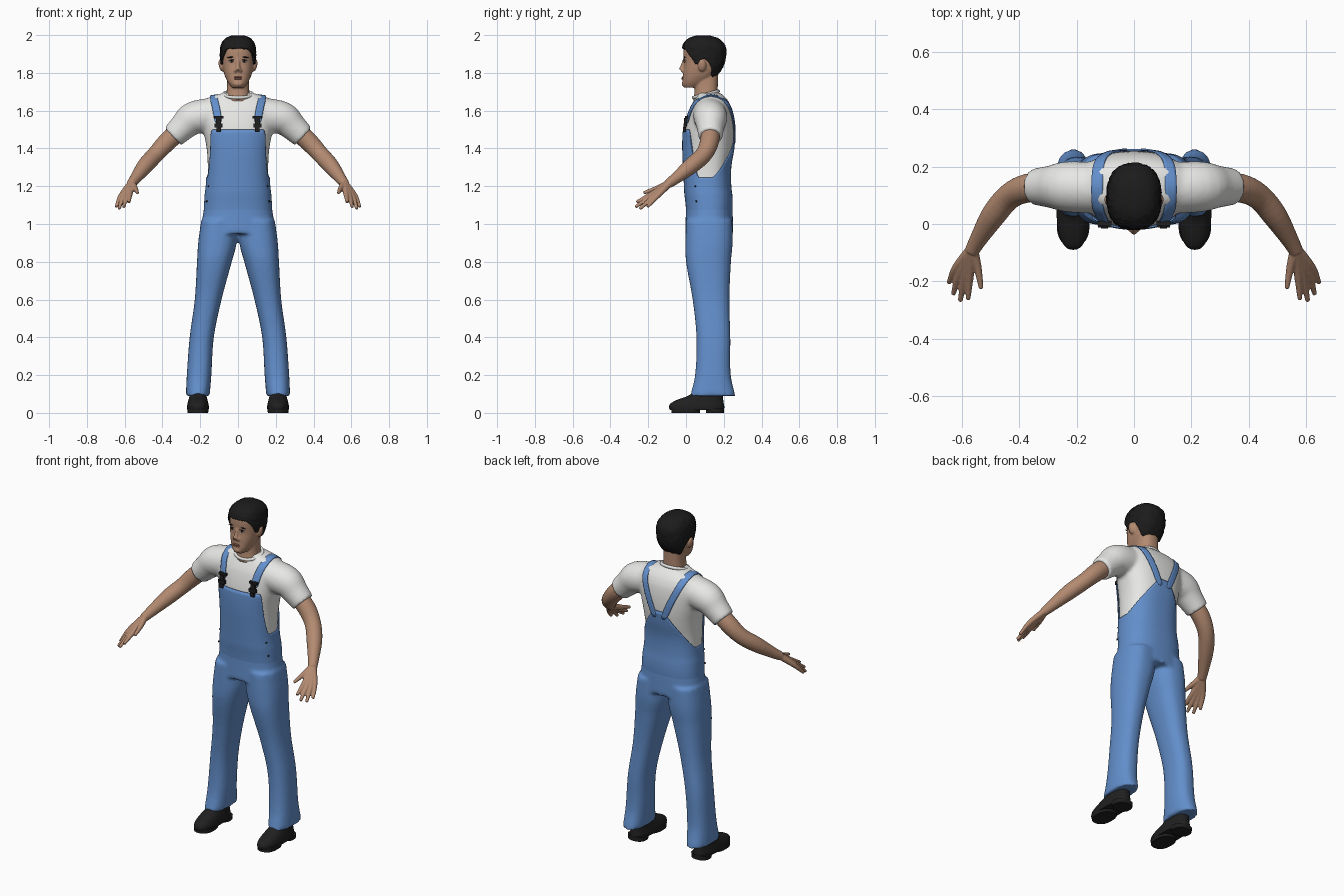
import bpy, bmesh, math, random
from mathutils import Vector, Matrix, Euler

random.seed(4)
ROUND = 2.4  # squareness of every horizontal cross-section

cube = bpy.data.objects.get("Cube")
if cube:
    bpy.data.objects.remove(cube, do_unlink=True)


def material(name, *rgb):
    mat = bpy.data.materials.new(name)
    mat.use_nodes = True
    mat.diffuse_color = (*rgb, 1)
    node = next(n for n in mat.node_tree.nodes if n.type == "BSDF_PRINCIPLED")
    node.inputs["Base Color"].default_value = (*rgb, 1)
    node.inputs["Roughness"].default_value = 0.8
    return mat


skin = material("skin", 0.45, 0.255, 0.165)
lip_tone = material("lip tone", 0.32, 0.15, 0.1)
white = material("white cotton", 0.8, 0.8, 0.79)
denim = material("blue denim", 0.125, 0.275, 0.6)
black = material("black hair", 0.012, 0.011, 0.011)
leather = material("black leather", 0.015, 0.014, 0.014)
eye_white = material("eye white", 0.55, 0.52, 0.5)


def profile(table, key):
    """Smoothly interpolate the columns of a table over its first column."""
    last = len(table) - 1
    i = max(0, min(last - 1, sum(key >= row[0] for row in table) - 1))
    a, b = table[i], table[i + 1]
    p, q = table[max(i - 1, 0)], table[min(i + 2, last)]
    h = b[0] - a[0]
    t = max(0, min(1, (key - a[0]) / h))
    out = []
    for k in range(1, len(a)):
        m = (b[k] - p[k]) / (b[0] - p[0]) * h
        n = (q[k] - a[k]) / (q[0] - a[0]) * h
        out.append(a[k] + t * (m + t * (3 * (b[k] - a[k]) - 2 * m - n
                   + t * (2 * (a[k] - b[k]) + m + n))))
    return out


def point(table, z, turn, off=0, side=1):
    """Point on a sectioned body; turn is the angle away from the front."""
    rx, y0, y1, *cx = profile(table, z)
    c, s = math.sin(turn), -math.cos(turn)
    power = lambda v: math.copysign(abs(v) ** (2 / ROUND), v)
    return Vector((side * (cx[0] if cx else 0) + (rx + off) * power(c),
                   (y0 + y1) / 2 + ((y1 - y0) / 2 + off) * power(s), z))


def on_surface(table, x, z, facing, off=0):
    """Point at x and z on the front (-1) or back (1) of a body."""
    rx, y0, y1 = profile(table, z)
    k = max(0, 1 - (abs(x) / (rx + off)) ** ROUND) ** (1 / ROUND)
    return Vector((x, (y0 + y1) / 2 + facing * ((y1 - y0) / 2 + off) * k, z))


def loft(bm, rings, start=True, end=True):
    rows = [[bm.verts.new(p) for p in ring] for ring in rings]
    n = len(rows[0])
    for a, b in zip(rows, rows[1:]):
        for i in range(n):
            bm.faces.new((a[i], a[(i + 1) % n], b[(i + 1) % n], b[i]))
    if start:
        bm.faces.new(rows[0][::-1])
    if end:
        bm.faces.new(rows[-1])


def shell(bm, table, low, high, off, rows, cols, caps=(True, True), side=1, rough=0):
    """Sectioned body between two heights that may vary with the turn."""
    rings = []
    for j in range(rows + 1):
        ring = []
        for i in range(cols):
            turn = math.pi * (2 * i / cols - 1)
            z = low(abs(turn)) + (high(abs(turn)) - low(abs(turn))) * j / rows
            ring.append(point(table, z, turn, off(z) + random.uniform(-rough, rough), side))
        rings.append(ring)
    loft(bm, rings, *caps)


def solid(bm, table, low, high, rows=16, side=1):
    shell(bm, table, lambda d: low, lambda d: high, lambda z: 0, rows, 40, side=side)


def tube(bm, pts, side=1, steps=4, seg=16):
    """Round limb through points of x, y, z, radius."""
    table = [(i, *p) for i, p in enumerate(pts)]
    samples = [profile(table, i / steps) for i in range((len(pts) - 1) * steps + 1)]
    rings = []
    for i, (x, y, z, r) in enumerate(samples):
        ahead, behind = samples[min(i + 1, len(samples) - 1)], samples[max(i - 1, 0)]
        t = (Vector(ahead[:3]) - Vector(behind[:3])).normalized()
        u = t.cross(Vector((1, 0, 0))).normalized()
        v = t.cross(u)
        ring = [Vector((x, y, z)) + r * (u * math.cos(a) + v * math.sin(a))
                for a in (math.tau * k / seg for k in range(seg))]
        rings.append([Vector((side * p.x, p.y, p.z)) for p in ring])
    loft(bm, rings)


def blob(bm, loc, scale, tilt=0):
    bmesh.ops.create_uvsphere(bm, u_segments=20, v_segments=12, radius=1,
                              matrix=Matrix.LocRotScale(Vector(loc), Euler((0, tilt, 0)), Vector(scale)))


def box(bm, loc, size):
    bmesh.ops.create_cube(bm, size=1, matrix=Matrix.LocRotScale(Vector(loc), None, Vector(size)))


def make(name, bm, mat, voxel=0, relax=4, mirror=False, thick=0, subdivide=0, smooth=True):
    bmesh.ops.recalc_face_normals(bm, faces=bm.faces[:])
    for f in bm.faces:
        f.smooth = smooth
    mesh = bpy.data.meshes.new(name)
    bm.to_mesh(mesh)
    bm.free()
    mesh.materials.append(mat)
    ob = bpy.data.objects.new(name, mesh)
    bpy.context.collection.objects.link(ob)
    if voxel:
        mod = ob.modifiers.new("fuse", "REMESH")
        mod.mode, mod.voxel_size, mod.use_smooth_shade = "VOXEL", voxel, True
        mod = ob.modifiers.new("relax", "SMOOTH")
        mod.factor, mod.iterations = 0.5, relax
    if subdivide:
        ob.modifiers.new("round", "SUBSURF").levels = subdivide
        ob.modifiers["round"].render_levels = subdivide
    if thick:
        mod = ob.modifiers.new("cloth", "SOLIDIFY")
        mod.thickness, mod.offset = thick, -1
    if mirror:
        ob.modifiers.new("other side", "MIRROR")
    return ob


# Section tables: height, half width, front, back, optional centre x
body = [(0.95, 0.2, -0.005, 0.25), (1.1, 0.178, 0, 0.245), (1.2, 0.163, -0.003, 0.232),
        (1.3, 0.16, -0.008, 0.232), (1.4, 0.166, -0.012, 0.248), (1.5, 0.185, -0.008, 0.254),
        (1.6, 0.2, 0.015, 0.245), (1.65, 0.185, 0.04, 0.225), (1.675, 0.145, 0.055, 0.205),
        (1.695, 0.075, 0.06, 0.18)]
leg = [(0.09, 0.063, 0.022, 0.262, 0.213), (0.2, 0.065, 0.048, 0.237, 0.206),
       (0.4, 0.064, 0.055, 0.235, 0.192), (0.6, 0.071, 0.035, 0.23, 0.158),
       (0.8, 0.092, 0, 0.238, 0.125), (0.9, 0.102, -0.003, 0.247, 0.109), (1.02, 0.095, 0, 0.245, 0.1)]
head = [(1.722, 0.032, -0.01, 0.06), (1.745, 0.05, -0.018, 0.1), (1.78, 0.068, -0.017, 0.15),
        (1.81, 0.077, -0.015, 0.175), (1.85, 0.084, -0.011, 0.195), (1.9, 0.086, -0.014, 0.203),
        (1.94, 0.083, -0.01, 0.2), (1.965, 0.073, 0.003, 0.185), (1.987, 0.052, 0.03, 0.155),
        (1.997, 0.025, 0.06, 0.12)]
neck = [(1.65, 0.07, 0.038, 0.17), (1.7, 0.06, 0.045, 0.168), (1.8, 0.056, 0.05, 0.17)]
shoe = [(0.015, 0.056, -0.085, 0.2, 0.212), (0.03, 0.058, -0.09, 0.203, 0.212),
        (0.05, 0.055, -0.082, 0.2, 0.212), (0.07, 0.05, -0.045, 0.197, 0.212),
        (0.09, 0.045, 0.01, 0.195, 0.212), (0.12, 0.042, 0.05, 0.19, 0.212)]

# Shirt with both sleeves fused on
bm = bmesh.new()
solid(bm, body, 1.17, 1.695, 24)
for side in (-1, 1):
    tube(bm, [(0.13, 0.125, 1.58, 0.09), (0.235, 0.13, 1.56, 0.088),
              (0.29, 0.13, 1.515, 0.074), (0.345, 0.13, 1.463, 0.064)], side, seg=28)
make("shirt", bm, white, voxel=0.01, relax=6)
bpy.ops.mesh.primitive_torus_add(major_segments=48, minor_segments=10, major_radius=0.078,
                                 minor_radius=0.009, location=(0, 0.105, 1.686), rotation=(0.25, 0, 0))
collar = bpy.context.object
collar.name, collar.scale = "collar", (1, 0.88, 1)
collar.data.materials.append(white)
bpy.ops.object.shade_smooth()

# Trousers
bm = bmesh.new()
solid(bm, body, 0.95, 1.2, 10)
for side in (-1, 1):
    solid(bm, leg, 0.09, 1.02, 28, side)
make("trousers", bm, denim, voxel=0.01, relax=6)


# Bib and back panel: top edge falls to the hips at each side
def bib_top(d):
    if d < 1.5:
        t = max(0, min(1, (d - 0.7) / 0.6))
        return 1.245 + 0.255 * (1 - t * t * (3 - 2 * t))
    return 1.245 + 0.22 * max(0, min(1, (d - 1.7) / 1.33)) ** 1.3


bm = bmesh.new()
shell(bm, body, lambda d: 1.03, bib_top, lambda z: min(0.008, -0.005 + 0.1 * (z - 1.03)),
      24, 144, (False, False))
make("overall_bib", bm, denim, thick=0.006)

# Shoulder straps
bm = bmesh.new()
front = [(1.53, 0.105), (1.58, 0.11), (1.63, 0.12), (1.66, 0.128)]
back = [(1.66, 0.126), (1.62, 0.113), (1.56, 0.087), (1.5, 0.06), (1.42, 0.028)]
edges = []
for half in (-0.02, 0.02):
    edges.append([on_surface(body, x + half, z, -1, 0.011) for z, x in front]
                 + [Vector((0.13 + half, 0.13, 1.696 - half / 4))]
                 + [on_surface(body, x + half, z, 1, 0.011) for z, x in back])
rows = [[bm.verts.new(p) for p in pair] for pair in zip(*edges)]
for a, b in zip(rows, rows[1:]):
    bm.faces.new((a[0], a[1], b[1], b[0]))
make("shoulder_straps", bm, denim, subdivide=2, thick=0.006, mirror=True)

# Strap buckles
bm = bmesh.new()
for z, width, height in ((1.565, 0.05, 0.014), (1.54, 0.026, 0.04), (1.522, 0.044, 0.02), (1.5, 0.024, 0.026)):
    box(bm, on_surface(body, 0.103, z, -1, 0.013), (width, 0.016, height))
make("strap_buckles", bm, leather, mirror=True, smooth=False)

# Hip buttons
bm = bmesh.new()
for z in (1.12, 1.2):
    blob(bm, point(body, z, 1.1, 0.008), (0.005, 0.005, 0.005))
make("hip_buttons", bm, leather, mirror=True)

# Arms with hands: each finger runs from the wrist through its knuckle
bm = bmesh.new()
tube(bm, [(0.28, 0.13, 1.52, 0.05), (0.37, 0.125, 1.44, 0.05), (0.435, 0.095, 1.37, 0.045),
          (0.49, 0.03, 1.31, 0.043), (0.54, -0.05, 1.245, 0.031), (0.565, -0.095, 1.212, 0.025)], seg=24)
wrist = (0.563, -0.085, 1.218, 0.02)
fingers = [((0.572, -0.18, 1.16), (0.578, -0.262, 1.115)), ((0.59, -0.18, 1.15), (0.605, -0.268, 1.09)),
           ((0.607, -0.17, 1.146), (0.63, -0.245, 1.08)), ((0.62, -0.152, 1.148), (0.645, -0.205, 1.09)),
           ((0.545, -0.15, 1.19), (0.532, -0.225, 1.165))]
for knuckle, tip in fingers:
    tube(bm, [wrist, (*knuckle, 0.0145), (*tip, 0.0085)], seg=12)
make("arms", bm, skin, voxel=0.004, relax=3, mirror=True)

# Head, neck, nose and ears
bm = bmesh.new()
solid(bm, head, 1.722, 1.965, 24)
solid(bm, neck, 1.65, 1.8)
tube(bm, [(0, -0.008, 1.875, 0.008), (0, -0.018, 1.84, 0.01), (0, -0.026, 1.815, 0.014)])
blob(bm, (0, -0.01, 1.742), (0.026, 0.013, 0.015))
for side in (-1, 1):
    blob(bm, (side * 0.012, -0.018, 1.812), (0.01, 0.011, 0.009))
    blob(bm, (side * 0.088, 0.085, 1.84), (0.014, 0.022, 0.034), side * 0.2)
make("head", bm, skin, voxel=0.005, relax=4)

# Hair cap with a hairline that dips at the sideburns and nape
hairline = [(0, 1.93), (0.6, 1.925), (1, 1.885), (1.3, 1.845), (1.55, 1.875),
            (1.9, 1.835), (2.3, 1.785), (3.2, 1.765)]
bm = bmesh.new()
shell(bm, head, lambda d: profile(hairline, d)[0], lambda d: 1.997,
      lambda z: 0.009, 22, 80, (False, True), rough=0.0025)
make("hair", bm, black, thick=0.012)

# Face details
for name, mat, x, z, size, off, tilt in (
        ("eyes", eye_white, 0.034, 1.862, (0.015, 0.004, 0.006), 0, 0),
        ("irises", black, 0.034, 1.862, (0.007, 0.004, 0.006), 0.002, 0),
        ("eyelids", black, 0.034, 1.868, (0.017, 0.004, 0.002), 0.002, 0.05),
        ("eyebrows", black, 0.036, 1.883, (0.021, 0.004, 0.0035), 0, 0.08)):
    bm = bmesh.new()
    blob(bm, on_surface(head, x, z, -1, off), size, tilt)
    make(name, bm, mat, mirror=True)
bm = bmesh.new()
for z in (1.769, 1.777):
    blob(bm, on_surface(head, 0, z, -1), (0.024, 0.006, 0.0045))
make("lips", bm, lip_tone)

# Shoes with sole and heel
bm = bmesh.new()
solid(bm, shoe, 0.015, 0.12)
for y0, y1 in ((-0.078, 0.075), (0.105, 0.202)):
    sole = [(0, 0.054, y0, y1, 0.212), (0.025, 0.057, y0, y1, 0.212)]
    solid(bm, sole, 0, 0.025, 2)
shoes = make("shoes", bm, leather, mirror=True)
bpy.ops.object.select_all(action="DESELECT")
shoes.select_set(True)
bpy.context.view_layer.objects.active = shoes
bpy.ops.object.shade_smooth_by_angle(angle=0.7)
